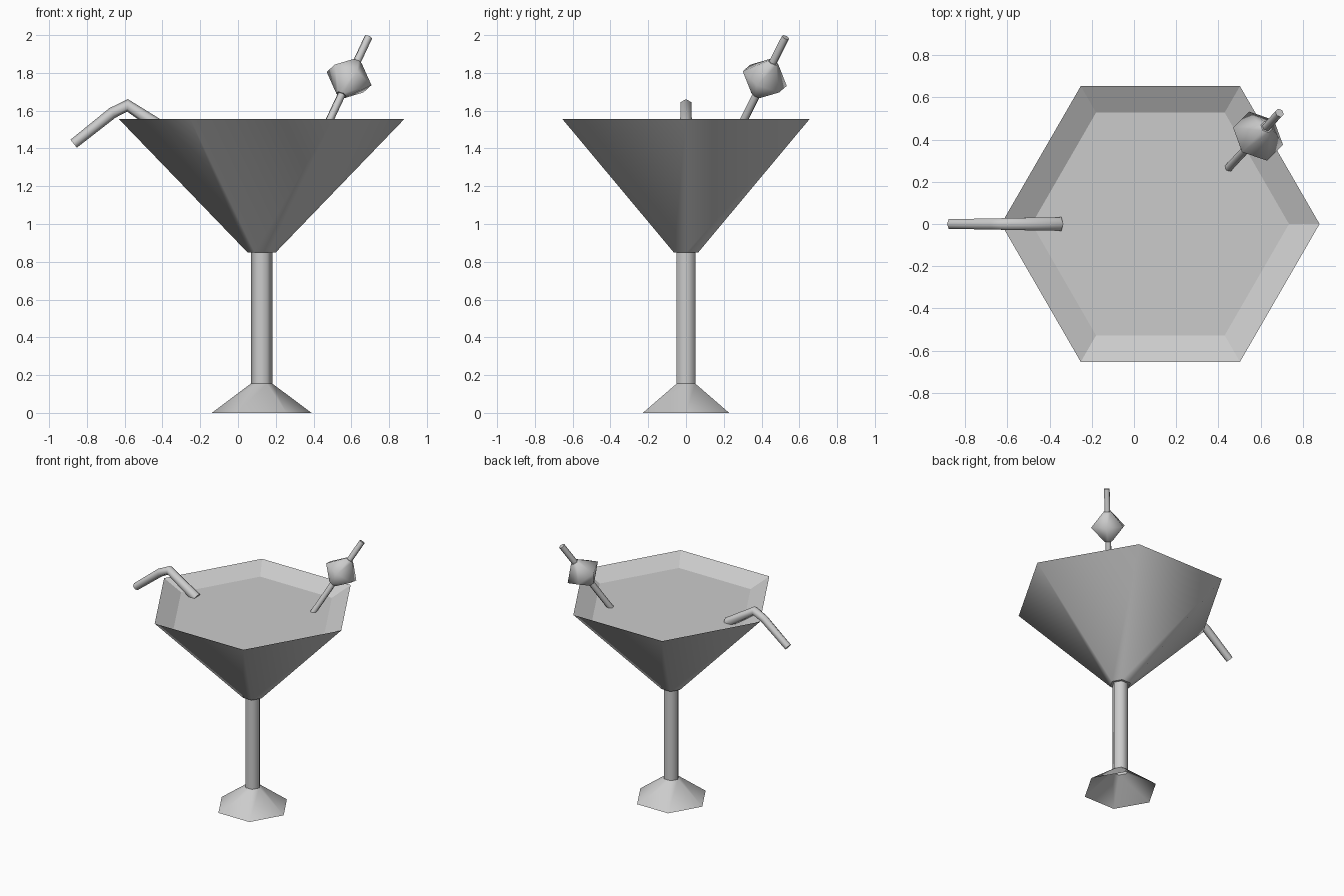
import bpy, bmesh
from math import cos, sin, pi
from mathutils import Vector

cube = bpy.data.objects.get("Cube")
if cube:
    bpy.data.objects.remove(cube, do_unlink=True)

SIDES = 6
AXIS_X = 0.125

grey = bpy.data.materials.new("plain grey")
grey.use_nodes = True
color = (0.6, 0.6, 0.6, 1)
grey.diffuse_color = color
grey.node_tree.nodes["Principled BSDF"].inputs["Base Color"].default_value = color


def loft(name, path, radii, side, smooth=True, cap_start=False, cap_end=False):
    """Six-sided tube along a path; each ring is square to the local direction."""
    path = [Vector(p) for p in path]
    bm = bmesh.new()
    rings = []
    for i, p in enumerate(path):
        along = Vector()
        if i > 0:
            along += (p - path[i - 1]).normalized()
        if i < len(path) - 1:
            along += (path[i + 1] - p).normalized()
        along.normalize()
        v = (side - along * side.dot(along)).normalized()
        u = v.cross(along)
        rings.append([bm.verts.new(p + radii[i] * (u * cos(a) + v * sin(a)))
                      for a in (2 * pi * k / SIDES for k in range(SIDES))])
    for low, high in zip(rings, rings[1:]):
        for k in range(SIDES):
            n = (k + 1) % SIDES
            bm.faces.new((low[k], low[n], high[n], high[k]))
    for face in bm.faces:
        face.smooth = smooth
    if cap_start:
        bm.faces.new(rings[0][::-1])
    if cap_end:
        bm.faces.new(rings[-1])
    bmesh.ops.recalc_face_normals(bm, faces=bm.faces)
    mesh = bpy.data.meshes.new(name)
    bm.to_mesh(mesh)
    bm.free()
    mesh.materials.append(grey)
    obj = bpy.data.objects.new(name, mesh)
    bpy.context.collection.objects.link(obj)
    return obj


def upright(name, profile, **options):
    """Vertical loft on the glass axis from (radius, height) pairs."""
    return loft(name, [(AXIS_X, 0, z) for r, z in profile],
                [r for r, z in profile], Vector((0, 1, 0)), **options)


# Glass: hollow foot, stem and bowl
upright("foot", [(0.264, 0), (0.057, 0.155)])
upright("stem", [(0.057, 0.155), (0.057, 0.85)])
upright("bowl", [(0.075, 0.85), (0.755, 1.555)], cap_start=True)

# Inner rim slope and drink surface, facing up
inside = upright("drink_and_inner_rim", [(0.755, 1.555), (0.61, 1.485)],
                 smooth=False, cap_end=True)
if inside.data.polygons[-1].normal.z < 0:
    inside.data.flip_normals()

# Bent straw over the rim
loft("straw", [(-0.87, 0, 1.425), (-0.665, 0, 1.588), (-0.585, 0, 1.628), (-0.355, 0, 1.477)],
     [0.027, 0.03, 0.033, 0.037], Vector((0, 1, 0)), cap_start=True, cap_end=True)

# Slanted pick with a garnish threaded on it
bottom = Vector((0.45, 0.268, 1.475))
top = Vector((0.69, 0.527, 1.988))
side = Vector((1, -1, 0))
loft("pick", [bottom, top], [0.022, 0.022], side, cap_start=True, cap_end=True)
middle = bottom.lerp(top, 0.575)
half = (top - bottom).normalized() * 0.105
loft("garnish", [middle - half, middle, middle + half], [0.03, 0.13, 0.03], side,
     cap_start=True, cap_end=True)
